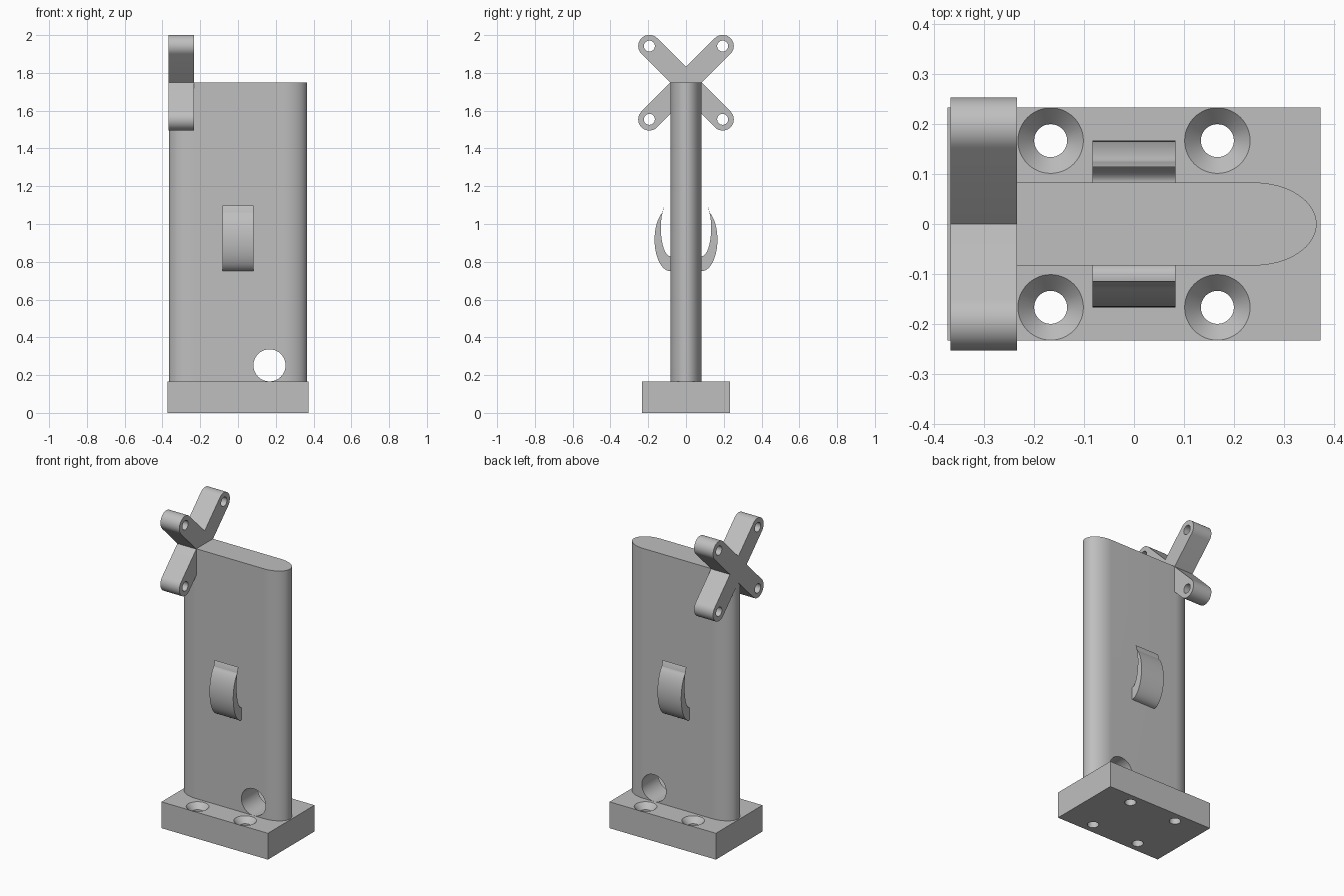
import bpy, bmesh, math
from mathutils import Matrix, Vector

if "Cube" in bpy.data.objects:
    bpy.data.objects.remove(bpy.data.objects["Cube"])

grey = bpy.data.materials.new("light_grey")
grey.diffuse_color = (0.52, 0.52, 0.52, 1)
grey.use_nodes = True
grey.node_tree.nodes["Principled BSDF"].inputs["Base Color"].default_value = grey.diffuse_color

# Axis order for extruding: (u, v, depth) -> (x, y, z)
MAPS = {
    'x': lambda u, v, d: (d, u, v),
    'y': lambda u, v, d: (u, d, v),
    'z': lambda u, v, d: (u, v, d),
}


def prism(name, outline, axis, d0, d1):
    """Extrude a closed 2D outline along an axis from d0 to d1."""
    bm = bmesh.new()
    f = MAPS[axis]
    low = [bm.verts.new(f(u, v, d0)) for u, v in outline]
    high = [bm.verts.new(f(u, v, d1)) for u, v in outline]
    bm.faces.new(low)
    bm.faces.new(high)
    n = len(outline)
    for i in range(n):
        j = (i + 1) % n
        bm.faces.new((low[i], low[j], high[j], high[i]))
    return finish(name, bm)


def finish(name, bm):
    bmesh.ops.recalc_face_normals(bm, faces=bm.faces)
    me = bpy.data.meshes.new(name)
    bm.to_mesh(me)
    bm.free()
    ob = bpy.data.objects.new(name, me)
    bpy.context.collection.objects.link(ob)
    me.materials.append(grey)
    return ob


def arc(cu, cv, a, b, t0, t1, n):
    """Points on an elliptical arc, angles in degrees, both ends included."""
    ts = [math.radians(t0 + (t1 - t0) * i / n) for i in range(n + 1)]
    return [(cu + a * math.cos(t), cv + b * math.sin(t)) for t in ts]


def circle(cu, cv, r, n=48):
    return arc(cu, cv, r, r, 0, 360, n)[:-1]


def cut(target, cutters):
    """Subtract the cutters, bake the result and remove them."""
    for c in cutters:
        m = target.modifiers.new("hole", 'BOOLEAN')
        m.operation = 'DIFFERENCE'
        m.solver = 'EXACT'
        m.object = c
    dg = bpy.context.evaluated_depsgraph_get()
    baked = bpy.data.meshes.new_from_object(target.evaluated_get(dg))
    target.modifiers.clear()
    target.data = baked
    for c in cutters:
        bpy.data.objects.remove(c)


# Base plate with four countersunk screw holes
base = prism("base_plate", [(-.373, -.2333), (.373, -.2333), (.373, .2333), (-.373, .2333)],
             'z', 0, .1667)
sinks = []
for sx in (-1, 1):
    for sy in (-1, 1):
        bm = bmesh.new()
        rings = []
        for r, z in ((.033, -.05), (.033, .1317), (.0655, .1667), (.0655, .25)):
            rings.append([bm.verts.new((u, v, z)) for u, v in circle(sx * .1667, sy * .1667, r)])
        bm.faces.new(rings[0])
        bm.faces.new(rings[-1])
        for lo, hi in zip(rings, rings[1:]):
            for i in range(48):
                j = (i + 1) % 48
                bm.faces.new((lo[i], lo[j], hi[j], hi[i]))
        sinks.append(finish("screw_cutter", bm))
cut(base, sinks)

# Tall post with elliptical ends and a cable hole near the foot
section = arc(.24, 0, .125, .083, -90, 90, 32) + arc(-.24, 0, .125, .083, 90, 270, 32)
post = prism("post", section, 'z', .16, 1.75)
cut(post, [prism("cable_cutter", circle(.1667, .2517, .085, 64), 'y', -.3, .3)])

# Cross bracket with rounded, drilled arms
W, REACH, MID = .059, .194, 1.748
outline = []
for k in range(4):
    a = 90 * k
    outline.append((W * math.sqrt(2) * math.cos(math.radians(a)),
                    MID + W * math.sqrt(2) * math.sin(math.radians(a))))
    m = math.radians(a + 45)
    cu, cv = REACH * math.sqrt(2) * math.cos(m), MID + REACH * math.sqrt(2) * math.sin(m)
    outline += arc(cu, cv, W, W, a - 45, a + 135, 20)
bracket = prism("cross_bracket", outline, 'x', -.367, -.234)
cut(bracket, [prism("arm_cutter", circle(sy * REACH, MID + sz * REACH, .029, 32), 'x', -.5, -.1)
              for sy in (-1, 1) for sz in (-1, 1)])

# Crescent hooks on both faces of the post
hooks = []
for side, name in ((-1, "front_hook"), (1, "back_hook")):
    outer = arc(.083, .917, .0835, .1667, -90, 60, 28)
    inner = arc(.083, .979, .05, .15, 57, -90, 28)
    root = [(.07, .829), (.07, .7503)]
    hooks.append(prism(name, [(side * u, v) for u, v in outer + inner[1:] + root],
                       'x', -.083, .083))

# Smooth curved surfaces, keep edges crisp
bpy.ops.object.select_all(action='DESELECT')
for ob in [base, post, bracket] + hooks:
    ob.select_set(True)
    bpy.context.view_layer.objects.active = ob
bpy.ops.object.shade_smooth_by_angle(angle=math.radians(30))
